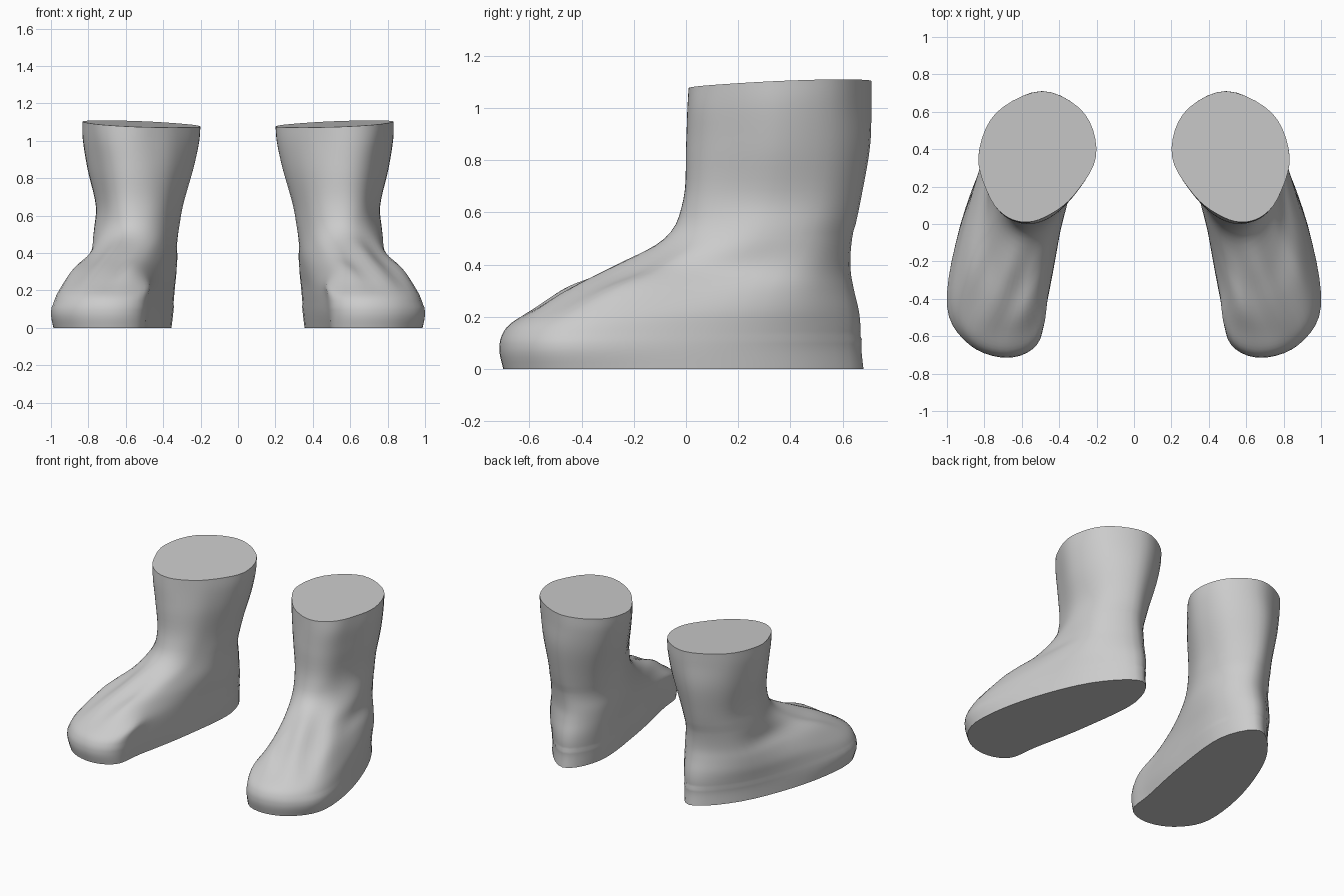
import bpy
import bmesh
import math
from mathutils import Vector

cube = bpy.data.objects.get("Cube")
if cube:
    bpy.data.objects.remove(cube, do_unlink=True)

grey = bpy.data.materials.new("plain grey")
grey.use_nodes = True
COLOUR = (0.6, 0.6, 0.6, 1)
grey.diffuse_color = COLOUR
grey.node_tree.nodes["Principled BSDF"].inputs["Base Color"].default_value = COLOUR

# Horizontal outlines from sole to cuff:
# z, heel y, toe y, heel x, toe x, four inner x, four outer x
LEVELS = [
    (0, .68, -.70, .50, .68, .36, .40, .48, .52, .745, .93, .985, .87),
    (.08, .672, -.715, .50, .68, .35, .395, .47, .52, .75, .93, 1, .88),
    (.16, .676, -.69, .50, .68, .343, .39, .465, .51, .757, .915, .98, .87),
    (.23, .668, -.585, .50, .68, .338, .38, .455, .495, .76, .89, .94, .85),
    (.31, .648, -.46, .50, .63, .333, .362, .46, .535, .755, .845, .88, .77),
    (.39, .635, -.29, .50, .60, .338, .34, .44, .53, .735, .785, .785, .70),
    (.50, .64, -.08, .515, .56, .36, .32, .39, .47, .71, .775, .73, .65),
    (.65, .67, -.01, .52, .56, .345, .295, .365, .45, .70, .76, .71, .65),
    (.85, .705, 0, .51, .57, .30, .24, .335, .45, .72, .805, .74, .67),
    (1, .71, .005, .49, .58, .27, .21, .325, .46, .735, .83, .765, .69),
    (1.09, .71, .01, .49, .58, .265, .203, .325, .46, .74, .832, .775, .69),
]
STATIONS = (.17, .5, .8, .95)   # positions of the widths from heel to toe
STEPS = 5


def smooth_path(points, closed):
    """Subdivide a path with a Catmull-Rom curve."""
    n = len(points)

    def at(i):
        return points[i % n if closed else min(max(i, 0), n - 1)]

    result = []
    for i in range(n if closed else n - 1):
        a, b, c, d = (at(i + k) for k in (-1, 0, 1, 2))
        for s in range(STEPS):
            t = s / STEPS
            result.append([
                q + t / 2 * (r - p + t * (2 * p - 5 * q + 4 * r - w
                                          + t * (3 * (q - r) + w - p)))
                for p, q, r, w in zip(a, b, c, d)])
    if not closed:
        result.append(list(points[-1]))
    return result


def outline(level):
    """Closed ring running heel, inner side, toe, outer side."""
    z, heel, toe, heel_x, toe_x = level[:5]
    ys = [heel + (toe - heel) * t for t in STATIONS]
    inner = list(zip(level[5:9], ys))
    outer = list(zip(level[9:], ys))
    ring = [(heel_x, heel)] + inner + [(toe_x, toe)] + outer[::-1]
    # The cuff rises slightly towards the back and the outer side
    tilt = max(0, z - .8) / .29 * .045
    return [Vector((x, y, z + tilt * (y - .37 + x - .52)))
            for x, y in smooth_path(ring, True)]


def make_boot(name, side):
    bm = bmesh.new()
    rings = [[bm.verts.new(p) for p in outline(level)]
             for level in smooth_path(LEVELS, False)]
    for low, high in zip(rings, rings[1:]):
        for i in range(len(low)):
            j = (i + 1) % len(low)
            bm.faces.new((low[i], low[j], high[j], high[i]))
    bm.faces.new(rings[0])
    bm.faces.new(rings[-1])
    bmesh.ops.recalc_face_normals(bm, faces=bm.faces)
    bm.normal_update()

    # Soft lengthwise folds over the instep
    for ring in rings[1:-1]:
        for v in ring:
            x, y, z = v.co
            if .18 < z < .52 and y < .1:
                mask = math.sin(math.pi * (z - .18) / .34) * max(0, v.normal.z)
                v.co.z += .016 * mask * math.cos((x + .4 * y - .58) * math.tau / .2)

    # Ease the rim between the foot's walls and its top
    rim = [v for ring in rings[8:32] for v in ring]
    for _ in range(3):
        bmesh.ops.smooth_vert(bm, verts=rim, factor=.4, use_axis_x=True,
                              use_axis_y=True, use_axis_z=True)

    # Flip one boot to make its partner
    for v in bm.verts:
        v.co.x *= side
    bmesh.ops.recalc_face_normals(bm, faces=bm.faces)
    mesh = bpy.data.meshes.new(name)
    bm.to_mesh(mesh)
    bm.free()
    mesh.materials.append(grey)
    boot = bpy.data.objects.new(name, mesh)
    bpy.context.collection.objects.link(boot)
    bpy.ops.object.select_all(action="DESELECT")
    boot.select_set(True)
    bpy.context.view_layer.objects.active = boot
    bpy.ops.object.shade_smooth_by_angle(angle=math.radians(50))


make_boot("left_boot", 1)
make_boot("right_boot", -1)
